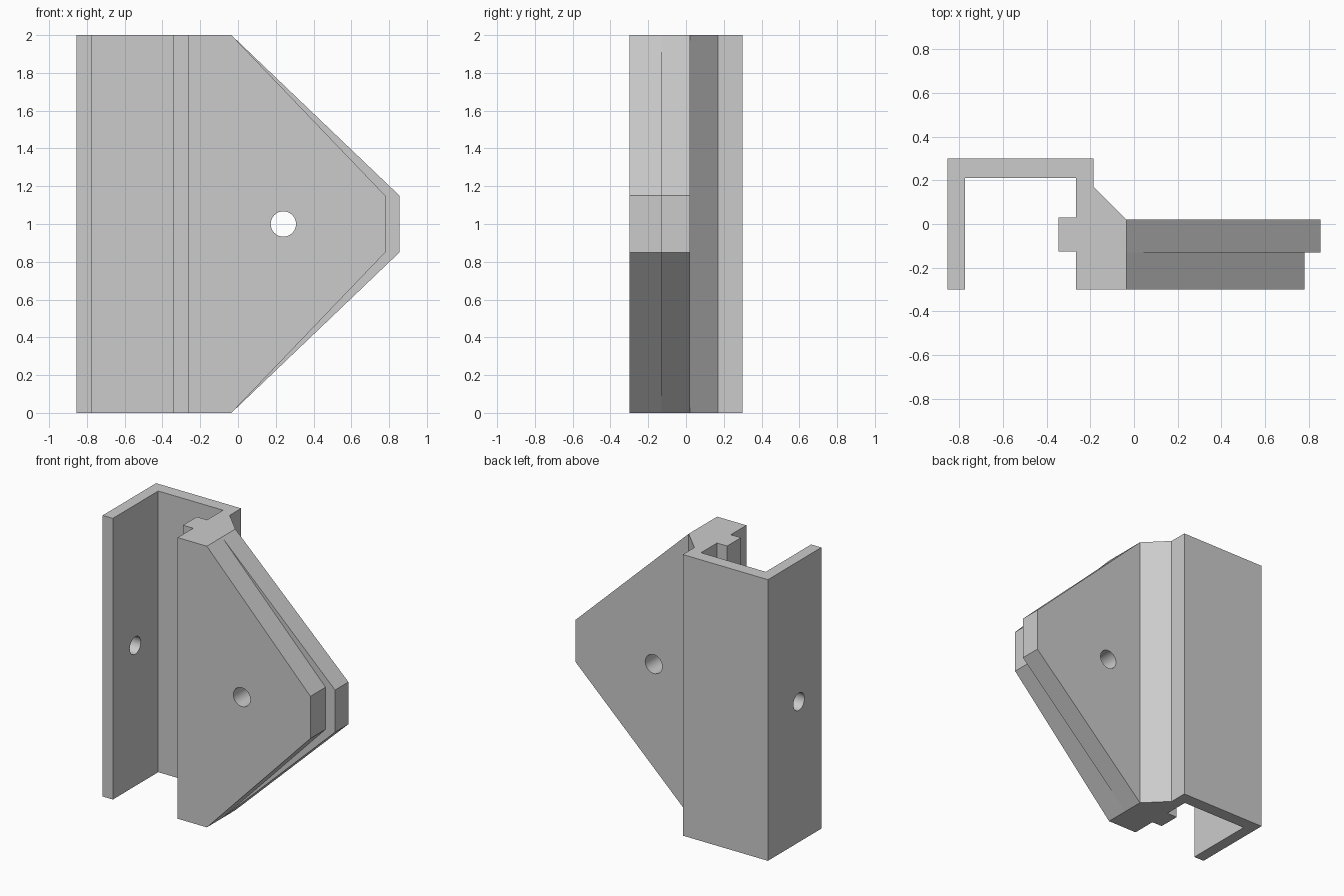
import bpy, bmesh, math
from mathutils import Vector

cube = bpy.data.objects.get("Cube")
if cube:
    bpy.data.objects.remove(cube, do_unlink=True)

grey = bpy.data.materials.new("plain_grey")
grey.use_nodes = True
colour = (0.6, 0.6, 0.6, 1)
grey.diffuse_color = colour
grey.node_tree.nodes["Principled BSDF"].inputs["Base Color"].default_value = colour


def prism(name, points, sweep):
    """Sweep a flat outline of 3D points along a vector into a solid."""
    bm = bmesh.new()
    face = bm.faces.new([bm.verts.new(p) for p in points])
    swept = bmesh.ops.extrude_face_region(bm, geom=[face])["geom"]
    verts = [v for v in swept if isinstance(v, bmesh.types.BMVert)]
    bmesh.ops.translate(bm, vec=Vector(sweep), verts=verts)
    bmesh.ops.recalc_face_normals(bm, faces=bm.faces)
    mesh = bpy.data.meshes.new(name)
    bm.to_mesh(mesh)
    bm.free()
    mesh.materials.append(grey)
    obj = bpy.data.objects.new(name, mesh)
    bpy.context.collection.objects.link(obj)
    return obj


def combine(target, tool, operation):
    """Apply a boolean and remove the tool object."""
    mod = target.modifiers.new("combine", "BOOLEAN")
    mod.operation, mod.solver, mod.object = operation, "EXACT", tool
    bpy.context.view_layer.objects.active = target
    bpy.ops.object.modifier_apply(modifier=mod.name)
    bpy.data.objects.remove(tool, do_unlink=True)


HEIGHT, FRONT, BACK = 2.0, -0.3, 0.3
ROOT, STEP, PLATE_BACK = -0.035, -0.13, 0.02

# Channel with its thin leg, clamping tongue and chamfered rear corner
outline = [(-0.855, FRONT), (-0.855, BACK), (-0.185, BACK), (-0.185, 0.17),
           (ROOT, PLATE_BACK), (ROOT, FRONT), (-0.265, FRONT),
           (-0.265, -0.125), (-0.345, -0.125), (-0.345, 0.03),
           (-0.265, 0.03), (-0.265, 0.21), (-0.775, 0.21), (-0.775, FRONT)]
bracket = prism("channel_bracket", [(x, y, 0) for x, y in outline], (0, 0, HEIGHT))


# Tapered fin in two layers, the rear one reaching further out
def fin_layer(name, tip, y0, y1):
    upper = [(-0.1, HEIGHT), (ROOT, HEIGHT), (tip, 1.15)]
    lower = [(x, HEIGHT - z) for x, z in reversed(upper)]
    return prism(name, [(x, y0, z) for x, z in upper + lower], (0, y1 - y0, 0))


combine(bracket, fin_layer("rear_fin", 0.855, STEP, PLATE_BACK), "UNION")
combine(bracket, fin_layer("front_fin", 0.78, FRONT, STEP), "UNION")

# Screw holes through the fin and the thin leg
angles = [2 * math.pi * i / 32 for i in range(32)]
fin_hole = prism("fin_hole_cutter",
                 [(0.24 + 0.067 * math.cos(a), -0.5, 1 + 0.067 * math.sin(a)) for a in angles],
                 (0, 1, 0))
leg_hole = prism("leg_hole_cutter",
                 [(-1, -0.048 + 0.062 * math.cos(a), 1 + 0.062 * math.sin(a)) for a in angles],
                 (0.4, 0, 0))
for cutter in (fin_hole, leg_hole):
    combine(bracket, cutter, "DIFFERENCE")

# Smooth hole walls, crisp edges elsewhere
bpy.ops.object.select_all(action="DESELECT")
bracket.select_set(True)
bpy.context.view_layer.objects.active = bracket
bpy.ops.object.shade_smooth_by_angle(angle=math.radians(25))
